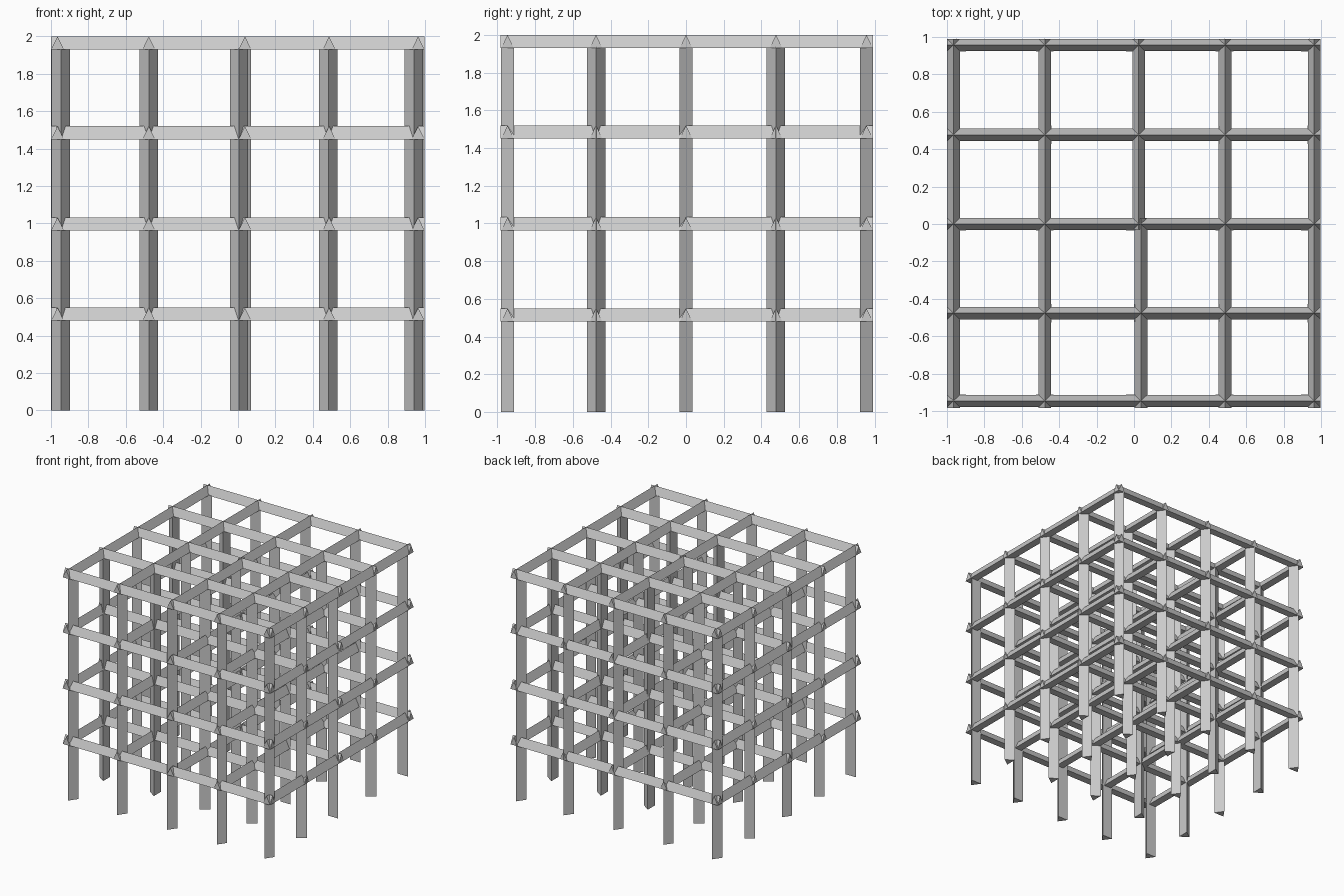
import bpy
from mathutils import Vector

if "Cube" in bpy.data.objects:
    bpy.data.objects.remove(bpy.data.objects["Cube"])

H = 0.07          # depth of every triangular bar
LEVELS = [0.48, 0.963, 1.45, 1.93]
BEAM_X = [-0.965, -0.477, 0.03, 0.487, 0.963]     # beams running in y
BEAM_Y = [-0.946, -0.477, 0.0, 0.477, 0.957]      # beams running in x
COL_X = [-0.947, -0.477, 0.005, 0.483, 0.94]      # columns pointing in y


def prism(name, tri, offset):
    """Solid three-sided bar: triangle swept along an offset."""
    a = [Vector(p) for p in tri]
    verts = a + [p + Vector(offset) for p in a]
    faces = [(0, 2, 1), (3, 4, 5), (0, 1, 4, 3), (1, 2, 5, 4), (2, 0, 3, 5)]
    if (a[1] - a[0]).cross(a[2] - a[0]).dot(Vector(offset)) < 0:
        faces = [f[::-1] for f in faces]
    me = bpy.data.meshes.new(name)
    me.from_pydata(verts, [], faces)
    ob = bpy.data.objects.new(name, me)
    bpy.context.collection.objects.link(ob)
    return ob


def beam_x(y, z):
    prism("cross_beam", [(-1, y - .033, z), (-1, y + .033, z), (-1, y, z + H)], (1.996, 0, 0))


def beam_y(x, z, y0, y1):
    prism("long_beam", [(x - .034, y0, z), (x + .034, y0, z), (x, y0, z + H)], (0, y1 - y0, 0))


def column(x, y, dx, dy):
    """Triangular post whose sharp edge points along (dx, dy)."""
    d, s = Vector((dx, dy, 0)), Vector((-dy, dx, 0))
    c = Vector((x, y, 0))
    prism("column", [c + d * H / 2, c - d * H / 2 + s * .049, c - d * H / 2 - s * .049], (0, 0, 1.935))


# horizontal grid beams, ridge up, on each storey
for z in LEVELS:
    for y in BEAM_Y:
        beam_x(y, z)
    for i, x in enumerate(BEAM_X):
        if i == 2:
            # middle line is made of two slightly offset halves
            beam_y(0.037, z, -0.983, 0.03)
            beam_y(0.025, z, -0.03, 0.99)
        else:
            beam_y(x, z, -0.983, 0.99)

# columns: outer and middle rows point in y, the rows between point outward in x
for i in range(5):
    for j, y in enumerate(BEAM_Y):
        if j in (1, 3):
            column(BEAM_X[i] + (0.005 if i == 2 else 0), y, -1 if i < 2 else 1, 0)
        else:
            column(COL_X[i], y, 0, -1 if j == 0 else 1)
